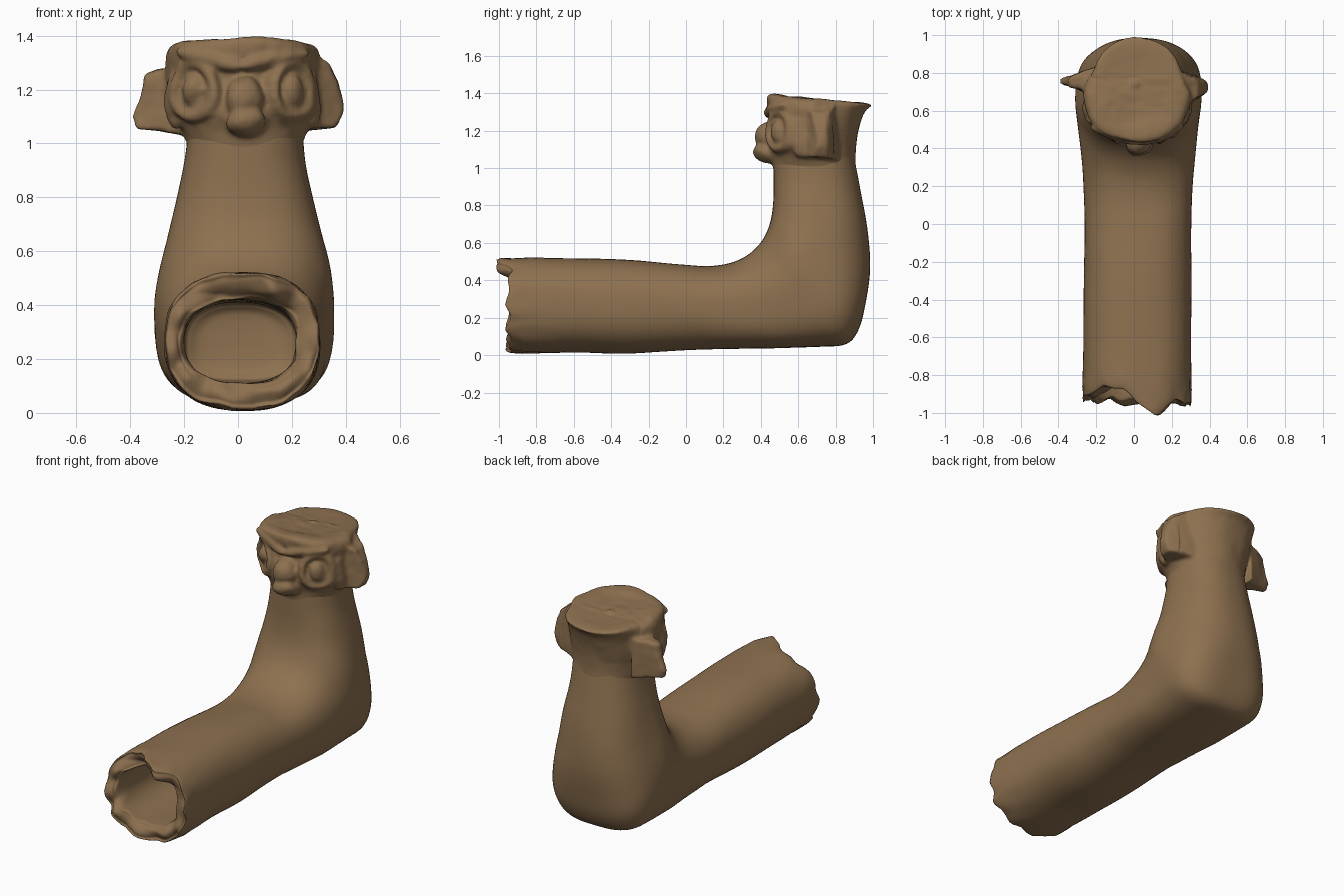
import bpy, bmesh, math
from mathutils import Vector, Matrix, noise

if "Cube" in bpy.data.objects:
    bpy.data.objects.remove(bpy.data.objects["Cube"])

clay = bpy.data.materials.new("brown clay")
clay.diffuse_color = (0.27, 0.165, 0.08, 1)
clay.use_nodes = True
clay.node_tree.nodes["Principled BSDF"].inputs["Base Color"].default_value = clay.diffuse_color


def finish(bm, name):
    bmesh.ops.recalc_face_normals(bm, faces=bm.faces)
    me = bpy.data.meshes.new(name)
    bm.to_mesh(me)
    bm.free()
    ob = bpy.data.objects.new(name, me)
    bpy.context.collection.objects.link(ob)
    me.materials.append(clay)
    for p in me.polygons:
        p.use_smooth = True
    return ob


def clamp(t):
    return min(max(t, 0), 1)


def spline(rows, steps):
    """Catmull-Rom interpolation through rows of numbers"""
    out = []
    for i in range(len(rows) - 1):
        a, b, c, d = (rows[min(max(i + k, 0), len(rows) - 1)] for k in (-1, 0, 1, 2))
        for s in range(steps):
            t = s / steps
            out.append([0.5 * (2 * q + (r - p) * t + (2 * p - 5 * q + 4 * r - u) * t * t
                               + (3 * q - p - 3 * r + u) * t ** 3)
                        for p, q, r, u in zip(a, b, c, d)])
    return out + [list(rows[-1])]


def loft(bm, rows, sides=72, n=2.4, heel=0):
    """rows: inner (y, z), outer (y, z), left x, right x of each cross-section"""
    rings = []
    for yi, zi, yo, zo, xl, xr in rows:
        ring = []
        # the sole under the elbow is squarer
        sole = n + heel * clamp((yo - .1) / .4) * clamp((.5 - zo) / .3)
        for k in range(sides):
            a = 2 * math.pi * k / sides
            c, s = math.cos(a), math.sin(a)
            e = sole if c > 0 else n
            c = math.copysign(abs(c) ** (2 / e), c)
            s = math.copysign(abs(s) ** (2 / e), s)
            ring.append(bm.verts.new(((xl + xr) / 2 + s * (xr - xl) / 2,
                                      (yi + yo) / 2 + c * (yo - yi) / 2,
                                      (zi + zo) / 2 + c * (zo - zi) / 2)))
        rings.append(ring)
    for r, q in zip(rings, rings[1:]):
        for k in range(sides):
            j = (k + 1) % sides
            bm.faces.new((r[k], r[j], q[j], q[k]))
    for ring in (rings[0], rings[-1]):
        mid = bm.verts.new(sum((v.co for v in ring), Vector()) / sides)
        for k in range(sides):
            bm.faces.new((ring[k], ring[(k + 1) % sides], mid))


# Body: hollow tube, rim, elbow and neck in one loft
bore = [(0.74, .34, 0.74, .20, -.08, .10), (0.72, .39, 0.72, .14, -.17, .19),
        (0.62, .41, 0.62, .115, -.20, .22), (0.0, .41, 0.0, .11, -.20, .22),
        (-.6, .42, -.6, .11, -.20, .22), (-.88, .42, -.88, .11, -.20, .22),
        (-.93, .435, -.93, .095, -.215, .235)]
rim = [(-.955, .465, -.955, .065, -.235, .265), (-.95, .50, -.95, .035, -.262, .292)]
outer = [(-.92, .52, -.92, .014, -.272, .305), (-.6, .52, -.6, .014, -.268, .305),
         (-.3, .508, -.3, .006, -.265, .303), (-.02, .483, 0, .025, -.262, .303),
         (.12, .475, .25, .03, -.266, .31), (.24, .493, .5, .037, -.277, .325),
         (.33, .535, .72, .045, -.293, .34), (.39, .59, .86, .063, -.305, .352),
         (.425, .645, .925, .14, -.308, .357), (.448, .71, .962, .28, -.293, .345),
         (.46, .78, .985, .46, -.264, .316), (.466, .86, .968, .68, -.230, .283),
         (.468, .94, .93, .88, -.203, .252), (.47, 1.02, .905, 1.02, -.19, .24),
         (.48, 1.12, .89, 1.12, -.19, .24)]
bm = bmesh.new()
loft(bm, spline(bore + rim + outer, 5), heel=.7)
for v in bm.verts:
    x, y, z = v.co
    # broken edge at the open end
    w = clamp((-y - .68) / .25)
    if w > 0:
        top = clamp((z - .38) / .06)
        chip = .10 * math.exp(-((x + .10) / .11) ** 4) * top
        flap = -.04 * math.exp(-((x - .11) / .07) ** 2) * top
        dent = .02 * math.exp(-((z - .40) / .05) ** 2)
        side = .03 * clamp(-(x + .15) / .08)
        v.co.y += w * (chip + flap + dent + side + .035 * noise.noise((x * 11, 3, z * 11)))
        v.co += w * .012 * noise.noise_vector(Vector((x, y, z)) * 14)
    # uneven hand-made surface
    v.co += .005 * noise.noise_vector(Vector((x, y, z)) * 3.5)
finish(bm, "bent_tube_body")

# Head: flared block with a dished top
head_rows = [(.49, .90, .90, .90, -.18, .23), (.466, 1.0, .908, 1.0, -.19, .24),
             (.455, 1.06, .905, 1.06, -.215, .265), (.44, 1.12, .91, 1.14, -.255, .295),
             (.45, 1.20, .922, 1.20, -.268, .305), (.455, 1.27, .94, 1.26, -.27, .308),
             (.435, 1.34, .965, 1.31, -.272, .31), (.435, 1.385, .995, 1.335, -.255, .29),
             (.47, 1.395, .96, 1.345, -.21, .25), (.55, 1.375, .88, 1.35, -.13, .17)]
bm = bmesh.new()
loft(bm, spline(head_rows, 4), 64, 2.2)
for v in bm.verts:
    # the back of the head runs straight on from the neck
    v.co.x -= (v.co.x - .02) * .13 * clamp((v.co.y - .68) / .12) * clamp((v.co.z - 1.02) / .1)


def ball(loc, size, rot=(0, 0, 0)):
    m = Matrix.Translation(loc)
    for ax, a in zip("ZYX", reversed(rot)):
        m = m @ Matrix.Rotation(math.radians(a), 4, ax)
    bmesh.ops.create_uvsphere(bm, u_segments=20, v_segments=12, radius=1,
                              matrix=m @ Matrix.Diagonal((*size, 1)))


def ear(outline, y, thick):
    """flat slab that thins toward its tip"""
    rows = []
    for side in (-.5, .5):
        rows.append([bm.verts.new((x, y + side * thick * (1 - .8 * clamp((abs(x - .018) - .22) / .16)), z))
                     for x, z in outline])
    f, b = rows
    bm.faces.new(f)
    bm.faces.new(b[::-1])
    for k in range(len(f)):
        j = (k + 1) % len(f)
        bm.faces.new((f[j], f[k], b[k], b[j]))


# Beak with a bridge above it, and a small knob on top
ball((.028, .435, 1.078), (.078, .078, .052), (-12, 0, 0))
ball((.025, .445, 1.17), (.075, .072, .08))
ball((.01, .74, 1.36), (.025, .025, .018))
for s in (-1, 1):
    c = .018 + s * .185
    # Eye ball inside a raised oval socket
    ball((c, .505, 1.195), (.045, .042, .058), (0, 0, s * 40))
    for k in range(36):
        a = 2 * math.pi * k / 36
        u = .08 * math.cos(a)
        ball((c + u * .85, .505 + s * u * .7, 1.195 + .10 * math.sin(a)), (.024,) * 3)
    # Brow and cheek ridges
    ball((.018 + s * .12, .47, 1.315), (.14, .032, .035), (0, -s * 12, s * 22))
    ball((.018 + s * .255, .61, 1.17), (.035, .05, .12))
# Ears
ear([(-.2, 1.28), (-.28, 1.275), (-.345, 1.255), (-.352, 1.18), (-.39, 1.10),
     (-.378, 1.05), (-.30, 1.045), (-.2, 1.03)], .755, .16)
ear([(.2, 1.34), (.28, 1.33), (.345, 1.305), (.37, 1.23), (.388, 1.12),
     (.365, 1.06), (.29, 1.055), (.2, 1.04)], .715, .22)
head = finish(bm, "head")

# Fuse the head parts like modelled clay, then roughen them
bpy.context.view_layer.objects.active = head
head.select_set(True)
m = head.modifiers.new("fuse", 'REMESH')
m.mode = 'VOXEL'
m.voxel_size = .01
m.use_smooth_shade = True
m = head.modifiers.new("soften", 'SMOOTH')
m.factor = .5
m.iterations = 10
for name in ("fuse", "soften"):
    bpy.ops.object.modifier_apply(modifier=name)
for v in head.data.vertices:
    w = clamp((v.co.z - 1.0) / .1) * (1 if v.co.y < .78 else .4)
    v.co += w * (.016 * noise.noise_vector(v.co * 7) + .003 * noise.noise_vector(v.co * 22))
for p in head.data.polygons:
    p.use_smooth = True
